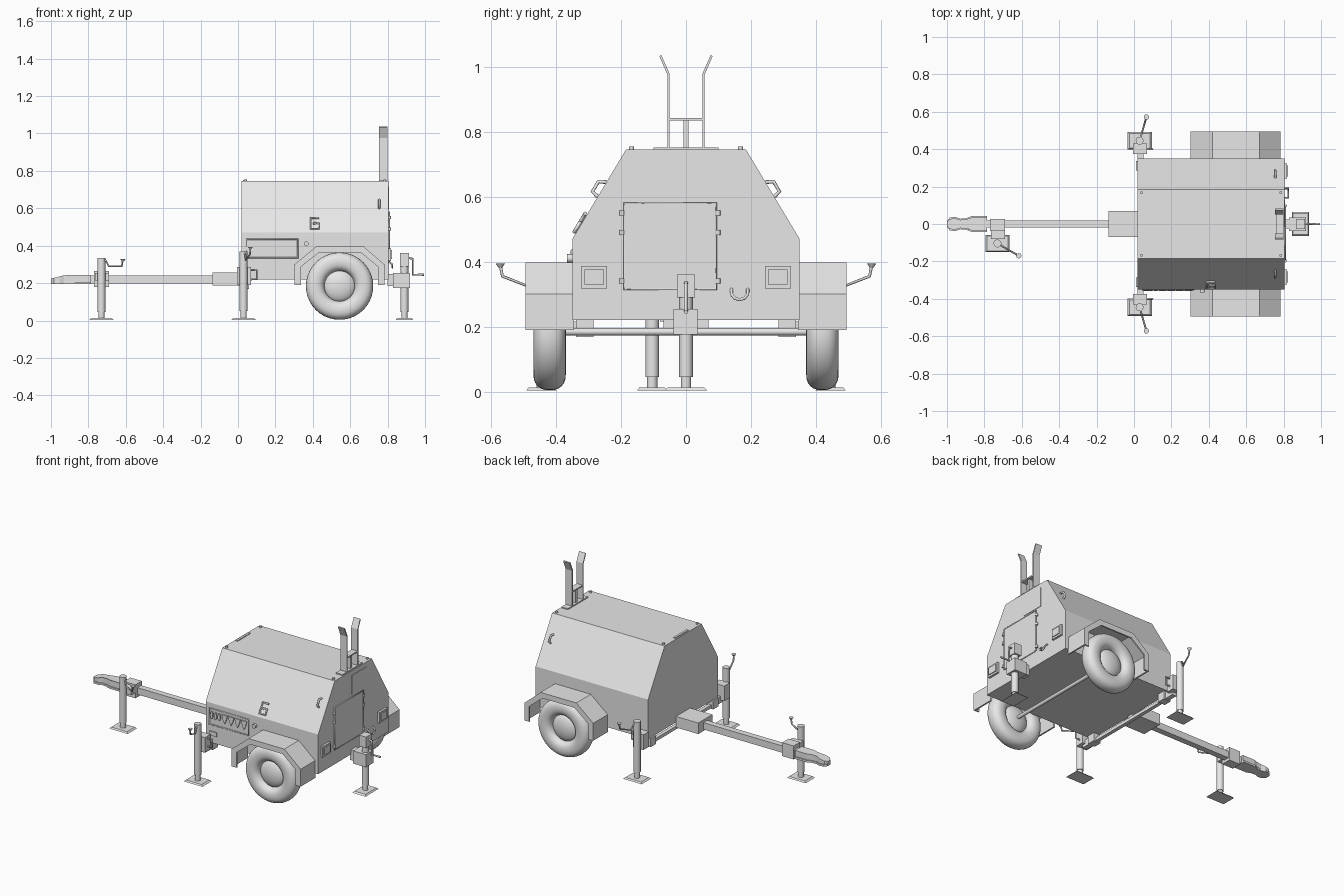
import bpy, bmesh, math
from mathutils import Vector

if "Cube" in bpy.data.objects:
    bpy.data.objects.remove(bpy.data.objects["Cube"])

grey = bpy.data.materials.new("light_grey")
grey.diffuse_color = (0.8, 0.8, 0.8, 1)
grey.use_nodes = True
grey.node_tree.nodes["Principled BSDF"].inputs["Base Color"].default_value = grey.diffuse_color


def finish(name, bm, smooth=False):
    bmesh.ops.recalc_face_normals(bm, faces=bm.faces)
    me = bpy.data.meshes.new(name)
    bm.to_mesh(me)
    bm.free()
    me.materials.append(grey)
    ob = bpy.data.objects.new(name, me)
    bpy.context.collection.objects.link(ob)
    if smooth:
        bpy.ops.object.select_all(action='DESELECT')
        ob.select_set(True)
        bpy.context.view_layer.objects.active = ob
        bpy.ops.object.shade_smooth_by_angle(angle=math.radians(40))
    return ob


def prism(name, pts, axis, a, b):
    """Extrude a 2D outline along an axis (outline uses the other two axes in order)."""
    bm = bmesh.new()

    def at(p, t):
        c = list(p)
        c.insert("xyz".index(axis), t)
        return c
    f = bm.faces.new([bm.verts.new(at(p, a)) for p in pts])
    ext = bmesh.ops.extrude_face_region(bm, geom=[f])
    d = Vector(at((0, 0), b - a))
    bmesh.ops.translate(bm, vec=d, verts=[v for v in ext['geom'] if isinstance(v, bmesh.types.BMVert)])
    return finish(name, bm)


def box(name, x0, x1, y0, y1, z0, z1):
    return prism(name, [(x0, y0), (x1, y0), (x1, y1), (x0, y1)], 'z', z0, z1)


def cyl(name, p0, p1, r, r2=None, n=20):
    p0, p1 = Vector(p0), Vector(p1)
    d = p1 - p0
    bm = bmesh.new()
    bmesh.ops.create_cone(bm, cap_ends=True, segments=n, radius1=r, radius2=r if r2 is None else r2, depth=d.length)
    bm.transform(d.to_track_quat('Z', 'Y').to_matrix().to_4x4())
    bmesh.ops.translate(bm, vec=(p0 + p1) / 2, verts=bm.verts)
    return finish(name, bm, True)


def tube(name, path, r, closed=False):
    cu = bpy.data.curves.new(name, 'CURVE')
    cu.dimensions = '3D'
    cu.bevel_depth, cu.bevel_resolution, cu.use_fill_caps = r, 2, True
    sp = cu.splines.new('POLY')
    sp.points.add(len(path) - 1)
    for p, q in zip(sp.points, path):
        p.co = (*q, 1)
    sp.use_cyclic_u = closed
    cu.materials.append(grey)
    ob = bpy.data.objects.new(name, cu)
    bpy.context.collection.objects.link(ob)
    bpy.ops.object.select_all(action='DESELECT')
    ob.select_set(True)
    bpy.context.view_layer.objects.active = ob
    bpy.ops.object.convert(target='MESH')
    return ob


def lathe_y(name, profile, centre, n=40):
    """Spin (radius, y) profile round a y axis."""
    bm = bmesh.new()
    vs = [bm.verts.new((r, y, 0)) for r, y in profile]
    es = [bm.edges.new(p) for p in zip(vs, vs[1:])]
    bmesh.ops.spin(bm, geom=vs + es, cent=(0, 0, 0), axis=(0, 1, 0), angle=math.tau, steps=n)
    bmesh.ops.remove_doubles(bm, verts=bm.verts, dist=1e-5)
    bmesh.ops.translate(bm, vec=centre, verts=bm.verts)
    return finish(name, bm, True)


# Enclosure with sloping sides
prism("enclosure", [(-.35, .22), (.35, .22), (.35, .47), (.185, .745), (-.185, .745), (-.35, .47)], 'x', .02, .805)


def slope(side, x, z, out=0):
    t = (z - .47) / .275
    return (x, side * (.35 - .165 * t + .857 * out), z + .514 * out)


# Wheels, fenders and axle
tyre = [(.13 + .05 * math.copysign(abs(math.cos(a)) ** .85, math.cos(a)),
         .05 * math.copysign(abs(math.sin(a)) ** .85, math.sin(a)))
        for a in [math.tau * i / 24 for i in range(25)]]
hub = [(.088 * math.cos(a), .04 * math.sin(a)) for a in [math.pi * (i / 12 - .5) for i in range(13)]]


def arch(t, b):
    outer = [(.302, .19), (.302, .30), (.42, .397), (.67, .397), (.783, .30), (.783, .19)]
    inner = [(.783 - t, .19), (.783 - t, .30 - b), (.67 - b, .397 - t), (.42 + b, .397 - t),
             (.302 + t, .30 - b), (.302 + t, .19)]
    return outer + inner


for s, tag in ((-1, "right"), (1, "left")):
    lathe_y("tyre_" + tag, tyre, (.543, s * .42, .184))
    lathe_y("hub_" + tag, hub, (.543, s * .42, .184))
    prism("fender_" + tag, arch(.01, .004), 'y', s * .345, s * .492)
    prism("fender_lip_" + tag, arch(.034, .013), 'y', s * .484, s * .494)
cyl("axle", (.543, -.42, .184), (.543, .42, .184), .011)

# Drawbar and coupler
box("drawbar", -.80, .03, -.019, .019, .197, .24)
box("drawbar_socket", -.135, .02, -.07, .07, .187, .257)
head = [(-1, .015), (-.985, .034), (-.955, .038), (-.93, .028), (-.90, .03), (-.87, .042), (-.785, .042)]


def both(p, k=1):
    return [(x, y * k) for x, y in p] + [(x, -y * k) for x, y in reversed(p)]


prism("coupler_flange", both(head), 'z', .195, .207)
top = prism("coupler_top", both(head, .8), 'z', .207, .244)
for v in top.data.vertices:
    if v.co.z > .22 and v.co.x < -.92:
        v.co.z -= (-.92 - v.co.x) * .25


# Support jacks
def jack(tag, x, y, top, split, fx, fy):
    foot = box(tag + "_foot", x - fx, x + fx, y - fy, y + fy, .004, .013)
    for v in foot.data.vertices:
        if v.co.z > .01:
            v.co.x, v.co.y = x + (v.co.x - x) * .85, y + (v.co.y - y) * .85
    cyl(tag + "_inner_tube", (x, y, .008), (x, y, split + .02), .016)
    cyl(tag + "_sleeve", (x, y, split), (x, y, top), .021)


def crank(tag, x, y, top, angle, lift):
    c, s = math.cos(angle), math.sin(angle)
    path = [(0, -.012), (.025, -.012), (.045, -.045), (.125, -.045 + lift), (.132, -.012 + lift)]
    pts = [(x + r * c, y + r * s, top + z) for r, z in path]
    tube(tag + "_crank", pts, .005)
    e = Vector(pts[-1])
    cyl(tag + "_knob", e - Vector((0, 0, .006)), e + Vector((0, 0, .006)), .006, .014, 12)


jack("tongue_jack", -.73, -.104, .335, .045, .065, .046)
crank("tongue_jack", -.73, -.104, .335, math.radians(-30), 0)
box("tongue_jack_bracket", -.765, -.69, -.08, -.03, .215, .255)
box("tongue_jack_clamp", -.77, -.69, -.038, .026, .18, .265)
for s, tag in ((-1, "right"), (1, "left")):
    j = "side_jack_" + tag
    jack(j, .03, s * .445, .37, .05, .065, .046)
    crank(j, .03, s * .445, .37, s * math.radians(74), .03)
    box(j + "_bracket", -.005, .07, s * .375, s * .43, .19, .285)
    box(j + "_arm", .02, .05, s * .30, s * .40, .172, .215)
    box(j + "_mount", .01, .06, s * .285, s * .338, .168, .222)
    tube(j + "_pin", [(.07, s * .40, .27), (.10, s * .40, .27), (.10, s * .40, .22), (.07, s * .40, .22)], .005)
box("outrigger_bar", .022, .045, -.37, .37, .174, .194)

jack("rear_jack", .89, 0, .32, .045, .046, .065)
box("rear_jack_head", .865, .915, -.028, .028, .29, .36)
box("rear_jack_mount", .80, .87, -.025, .025, .185, .25)
box("rear_jack_clamp", .83, .92, -.038, .036, .175, .255)
tube("rear_jack_crank", [(.91, 0, .335), (.935, 0, .33), (.935, 0, .245), (.995, 0, .245)], .006)

# Mast rest on the roof
box("rest_base", .755, .80, -.10, .10, .745, .752)
box("rest_post", .765, .79, -.008, .008, .75, .84)
box("rest_crossbar", .758, .798, -.055, .055, .834, .842)
for s, tag in ((-1, "right"), (1, "left")):
    prism("rest_prong_" + tag, [(s * .051, .75), (s * .057, .75), (s * .057, .975), (s * .082, 1.033),
                               (s * .076, 1.036), (s * .051, .98)], 'x', .755, .80)
    for i, x in enumerate((.04, .785)):
        cyl(f"roof_bolt_{tag}_{i}", (x, s * .168, .742), (x, s * .168, .754), .008, n=10)
    # Grab loops on the sloping sides
    tube("grab_loop_" + tag, [slope(s, .755, .60), slope(s, .755, .605, .022), slope(s, .755, .635, .022),
                              slope(s, .755, .645)], .006)
    box("tail_light_" + tag, .80, .818, s * .243, s * .323, .318, .386)
    box("tail_lens_" + tag, .818, .823, s * .253, s * .313, .33, .376)
box("roof_plate", .028, .042, -.065, .065, .744, .750)

# Rear door, inspection panel and hook
box("rear_door", .80, .811, -.19, .092, .315, .58)
tube("rear_door_seal", [(.81, -.19, .315), (.81, .092, .315), (.81, .092, .58), (.81, -.19, .58)], .004, True)
for i, z in enumerate((.55, .49, .34)):
    for y in (-.197, .098):
        cyl(f"door_hinge_{i}", (.81, y, z - .008), (.81, y, z + .008), .008, n=10)
box("rear_panel", .80, .808, -.016, .132, .594, .716)
tube("rear_hook", [(.805, .14, .315), (.825, .14, .30), (.825, .15, .287), (.825, .165, .283), (.825, .18, .287),
                   (.825, .19, .30), (.805, .19, .315)], .005)

# Outlet panel with sockets on the lower side
tube("outlet_frame", [(.045, -.35, .335), (.32, -.35, .335), (.32, -.35, .435), (.045, -.35, .435)], .005, True)
for i in range(3):
    x = .065 + i * .026
    prism(f"breaker_{i}", [(x + .009 * math.cos(a), .397 + .024 * math.sin(a))
                           for a in [math.tau * k / 10 for k in range(10)]], 'y', -.358, -.345)
for i in range(4):
    x = .155 + i * .045
    prism(f"socket_{i}", [(x - .02, .42), (x + .02, .42), (x + .012, .39), (x, .365), (x - .012, .39)],
          'y', -.357, -.345)
cyl("side_knob", (.365, -.345, .41), (.365, -.366, .41), .013)
box("side_reflector", .05, .10, -.357, -.345, .268, .294)

# Side latch
tube("side_latch", [slope(-1, x, z, .006) for x, z in
                    ((.432, .545), (.39, .545), (.39, .488), (.432, .488), (.432, .517), (.402, .517))], .006)
